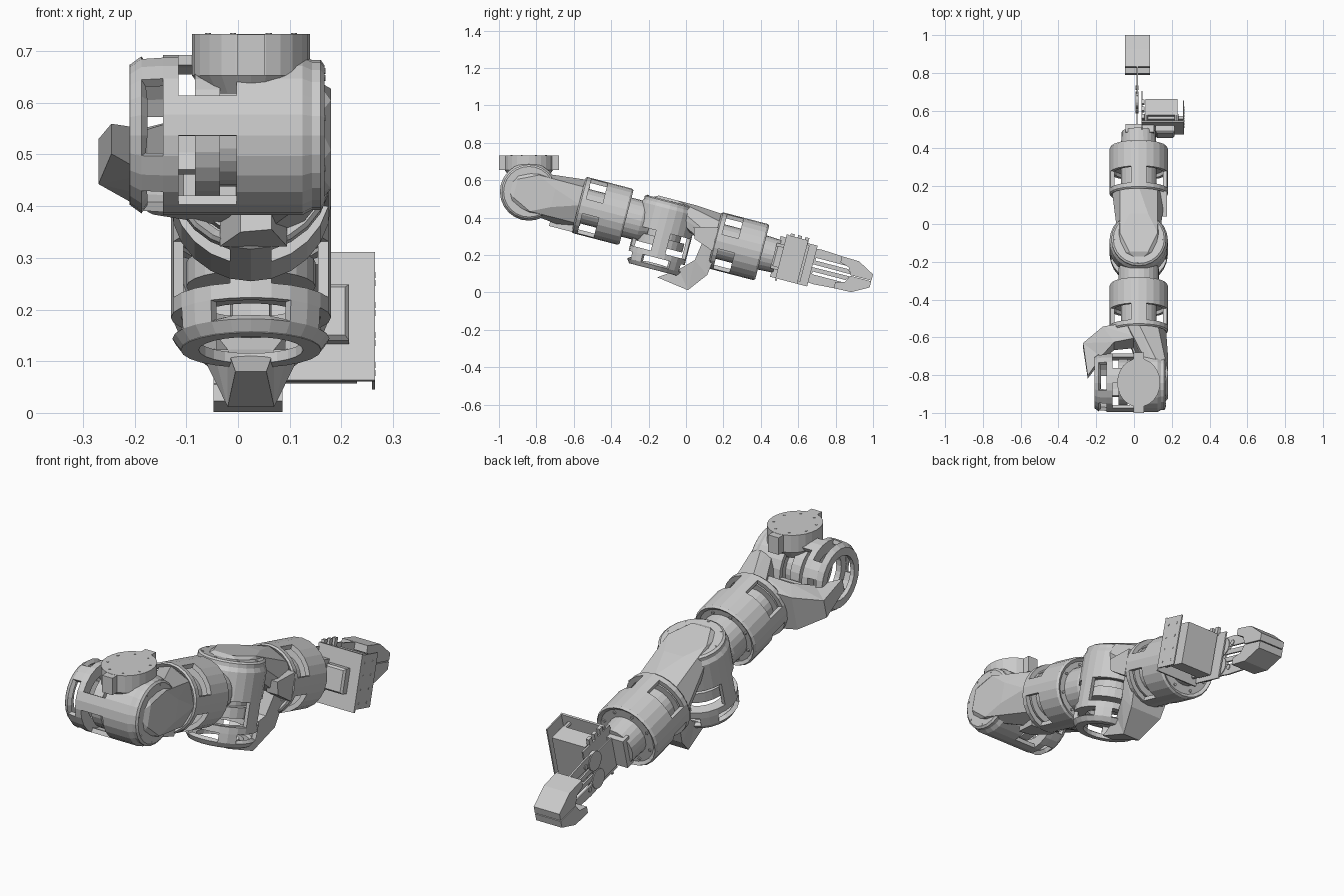
import bpy, bmesh
from math import sin, cos, pi, radians
from mathutils import Vector, Matrix

if "Cube" in bpy.data.objects:
    bpy.data.objects.remove(bpy.data.objects["Cube"])

TILT = radians(14.6)
X = Vector((1, 0, 0))
D = Vector((0, cos(TILT), -sin(TILT)))      # along the arm
N = Vector((0, sin(TILT), cos(TILT)))       # square to the arm, upward


def frame(origin, u, v, w):
    m = Matrix((u, v, w)).transposed().to_4x4()
    m.translation = origin
    return m


def finish(name, bm, M, thick=0, recalc=True):
    if recalc:
        bmesh.ops.recalc_face_normals(bm, faces=bm.faces)
    bm.transform(M)
    me = bpy.data.meshes.new(name)
    bm.to_mesh(me)
    bm.free()
    ob = bpy.data.objects.new(name, me)
    bpy.context.collection.objects.link(ob)
    if thick:
        s = ob.modifiers.new("wall", 'SOLIDIFY')
        s.thickness = thick
        s.offset = -1
    return ob


def lathe(name, M, axis, stations, holes=None, segs=24, thick=0, center=(0, 0, 0), scale=(1, 1)):
    """Revolve (position, radius) stations; holes = {band: set of segment % 6}."""
    bm = bmesh.new()
    u, v = (axis + 1) % 3, (axis + 2) % 3
    rings = []
    for p, r in stations:
        ring = []
        for k in range(segs):
            co = Vector(center)
            co[axis] += p
            co[u] += r * cos(2 * pi * k / segs) * scale[0]
            co[v] += r * sin(2 * pi * k / segs) * scale[1]
            ring.append(bm.verts.new(co))
        rings.append(ring)
    for i in range(len(rings) - 1):
        for k in range(segs):
            if holes and k % 6 in holes.get(i, ()):
                continue
            j = (k + 1) % segs
            bm.faces.new((rings[i][k], rings[i][j], rings[i + 1][j], rings[i + 1][k]))
    if not thick:
        bm.faces.new(rings[0][::-1])
        bm.faces.new(rings[-1])
    return finish(name, bm, M, thick, recalc=False)


def hull(name, M, pts):
    bm = bmesh.new()
    for p in pts:
        bm.verts.new(p)
    res = bmesh.ops.convex_hull(bm, input=bm.verts)
    junk = [g for g in res['geom_interior'] if isinstance(g, bmesh.types.BMVert)]
    bmesh.ops.delete(bm, geom=junk, context='VERTS')
    return finish(name, bm, M)


def box(name, M, a, b, c):
    return hull(name, M, [(x, y, z) for x in a for y in b for z in c])


def prism(name, M, profile, x0, x1):
    bm = bmesh.new()
    f = bm.faces.new([bm.verts.new((x0, s, t)) for s, t in profile])
    ext = bmesh.ops.extrude_face_region(bm, geom=[f])
    bmesh.ops.translate(bm, vec=(x1 - x0, 0, 0),
                        verts=[g for g in ext['geom'] if isinstance(g, bmesh.types.BMVert)])
    return finish(name, bm, M)


def oval(a, s, r_s, r_t, n=8):
    return [(a, s + r_s * cos(2 * pi * (k + .5) / n), r_t * sin(2 * pi * (k + .5) / n)) for k in range(n)]


def joint(tag, M):
    """Motor (axis a) + faceted link + arm sleeve (axis s); local axes a, s, t."""
    windows, slots = {1, 2, 3, 4}, {0, 1, 4, 5}
    # Motor housing with open cage end
    lathe(tag + "_motor_housing", M, 0,
          [(-.235, .135), (-.212, .152), (-.17, .155), (-.14, .155),
           (-.028, .155), (.1, .155), (.118, .145)],
          {1: slots, 3: windows}, thick=.02)
    lathe(tag + "_motor_core", M, 0, [(-.108, .125), (-.06, .125), (-.06, .1), (-.02, .1), (-.02, .135), (.115, .135)])
    lathe(tag + "_motor_end_ring", M, 0, [(-.235, .136), (-.215, .136)], thick=.035)
    lathe(tag + "_motor_inner_ring", M, 0, [(-.168, .136), (-.142, .136)], thick=.035)
    # Flange with bolts
    lathe(tag + "_flange", M, 0, [(.112, .145), (.135, .145), (.142, .135)])
    for k in range(8):
        a = 2 * pi * k / 8
        lathe(tag + "_flange_bolt", M, 0, [(.125, .006), (.144, .006)], segs=6,
              center=(0, .128 * cos(a), .128 * sin(a)))
    # Faceted link bracket
    hull(tag + "_link_bracket", M, oval(.125, .0, .125, .115, 7) + oval(.155, .03, .12, .1, 6) +
         [(.145 * cos(pi * k / 4), .285, .14 * sin(pi * k / 4)) for k in range(8) if k not in (3, 4, 5)] +
         [(-.06, .285, .12), (-.06, .285, -.12)])
    hull(tag + "_link_wing", M, [(a, s, t) for a, s in ((-.06, .28), (.07, .28), (.04, .15), (-.02, .17))
                                 for t in (-.09, -.15)])
    # Hooked guard: cross-sections joined in pairs (outer a,s / inner a,s / half width)
    cuts = [((.0, .31), (-.0, .22), .11), ((-.19, .285), (-.13, .2), .085),
            ((-.295, .205), (-.2, .13), .045), ((-.27, .03), (-.265, .04), .03)]
    for i in range(3):
        hull(tag + "_hook_guard", M, [(p[0], p[1], w * h) for o, n, h in cuts[i:i + 2]
                                      for p in (o, n) for w in (-1, 1)])
    # Arm sleeve
    c = (0, .407, 0)
    lathe(tag + "_arm_sleeve", M, 1,
          [(-.132, .148), (-.124, .155), (-.1, .155), (-.01, .155), (.122, .155), (.132, .148)],
          {2: windows}, thick=.022, center=c)
    lathe(tag + "_arm_core", M, 1, [(-.13, .125), (-.1, .125), (-.1, .095), (.01, .095), (.01, .14), (.122, .14)],
          center=c)
    for k in range(8):
        a = 2 * pi * (k + .5) / 8
        lathe(tag + "_arm_bolt", M, 1, [(.11, .007), (.128, .007)], segs=6,
              center=(.118 * cos(a), .407, .118 * sin(a)))


# Two identical joints, the second rolled a quarter turn
P1 = Vector((.025, -.84, .538))
P2 = P1 + D * .75
joint("shoulder", frame(P1, X, D, X.cross(D)))
joint("elbow", frame(P2, N, D, N.cross(D)))

# Mounting disc on top of the shoulder
C = frame(P1, X, Vector((0, 1, 0)), Vector((0, 0, 1)))
lathe("mounting_disc", C, 2, [(.08, .09), (.115, .114), (.195, .114)], scale=(1, 1.13))
box("mounting_tab", C, (-.027, .027), (-.16, .16), (.115, .194))
for k in range(8):
    a = 2 * pi * (k + .5) / 8
    lathe("mounting_bolt", C, 2, [(.19, .006), (.197, .006)], segs=6, center=(.09 * cos(a), .1 * sin(a), 0))

# Neck between shoulder sleeve and elbow motor
lathe("elbow_neck", frame(P2, X, N, -D), 2, [(.08, .09), (.13, .108), (.225, .108)])

# Wrist and gripper, local axes x, s (along the arm), t (up)
G = frame(P1 + D * 1.157, X, D, N)
lathe("wrist_hub", G, 1, [(.12, .095), (.215, .09)])
box("wrist_block", G, (-.07, .08), (.195, .24), (-.07, .07))
hull("wrist_horn", G, [(x, s, t) for s, e in ((.195, .008), (.205, 0), (.24, 0))
                       for x in (.09 + e, .19 - e) for t in (-.056 + e, .056 - e)])
# Servo bracket and servo
box("bracket_front_plate", G, (.015, .24), (.235, .245), (-.128, .128))
box("bracket_inner_plate", G, (.014, .021), (.205, .41), (-.115, .11))
box("bracket_outer_plate", G, (.234, .24), (.24, .355), (-.115, .125))
box("servo_body", G, (.035, .205), (.282, .368), (-.1, .1))
box("servo_ears", G, (.02, .235), (.268, .284), (-.07, .07))
for s in (.255, .295, .335):
    box("bracket_tab", G, (.014, .03), (s, s + .022), (.1, .138))
for s in (.265, .325):
    for t in (-.09, -.03, .03, .09):
        lathe("bracket_bolt", G, 0, [(.236, .006), (.2415, .006)], segs=6, center=(0, s, t))
for t in (-.09, .09):
    for x in (.04, .2):
        lathe("bracket_spacer", G, 1, [(.24, .01), (.29, .01)], segs=8, center=(x, 0, t))

# Mirrored fingers: gear, two slotted bars, wide pad
box("finger_base", G, (-.012, -.006), (.24, .4), (-.075, .075))
for side, m in (("upper", 1), ("lower", -1)):
    lathe(side + "_gear", G, 0, [(-.016, .045), (.0, .045)], segs=18, center=(0, .375, .047 * m))
    lathe(side + "_pivot", G, 0, [(-.016, .012), (.0, .012)], segs=10, center=(0, .44, .06 * m))
    prism(side + "_outer_bar", G, [(s, t * m) for s, t in
          ((.37, .06), (.39, .092), (.44, .095), (.6, .085), (.6, .045), (.4, .045))], -.012, -.004)
    prism(side + "_inner_bar", G, [(s, t * m) for s, t in
          ((.37, .008), (.37, .03), (.6, .03), (.62, .006))], -.012, -.004)
    prism(side + "_finger_pad", G, [(s, t * m) for s, t in
          ((.55, .088), (.645, .085), (.735, .036), (.735, .002), (.62, .002), (.6, .04), (.55, .055))],
          -.072, .061)
